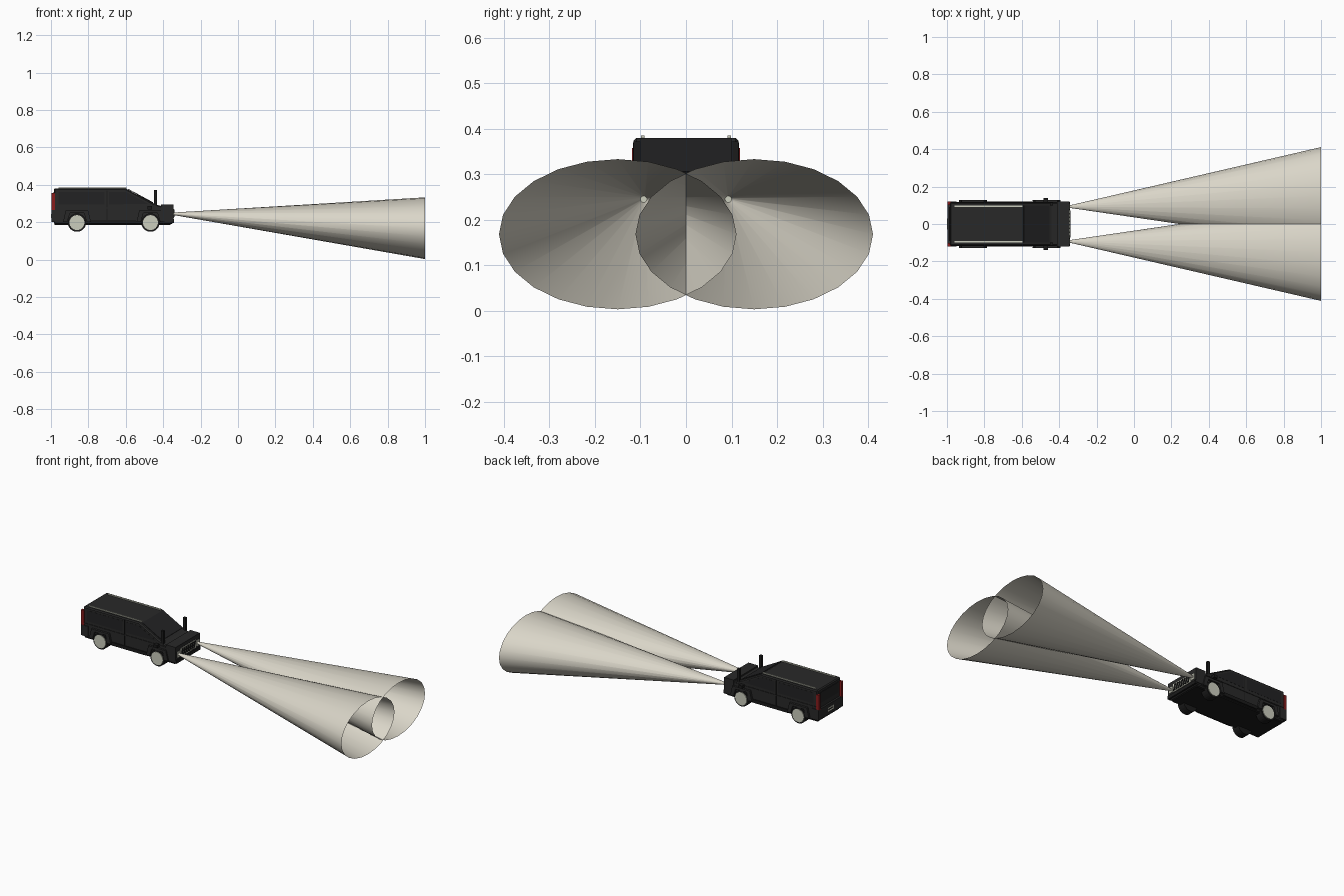
import bpy, bmesh, math
from mathutils import Vector

cube = bpy.data.objects.get("Cube")
if cube:
    bpy.data.objects.remove(cube, do_unlink=True)


def material(name, r, g, b):
    m = bpy.data.materials.new(name)
    m.use_nodes = True
    m.diffuse_color = (r, g, b, 1)
    m.node_tree.nodes["Principled BSDF"].inputs["Base Color"].default_value = (r, g, b, 1)
    return m


PAINT = material("charcoal paint", 0.022, 0.022, 0.022)
TRIM = material("black trim", 0.011, 0.011, 0.011)
GLASS = material("dark glass", 0.016, 0.016, 0.017)
PALE = material("pale metal", 0.60, 0.61, 0.51)
BEAM = material("warm beam", 0.70, 0.67, 0.58)
RED = material("tail red", 0.25, 0.012, 0.012)


def finish(name, bm, mat, smooth=False):
    bmesh.ops.recalc_face_normals(bm, faces=bm.faces)
    mesh = bpy.data.meshes.new(name)
    bm.to_mesh(mesh)
    bm.free()
    mesh.materials.append(mat)
    ob = bpy.data.objects.new(name, mesh)
    bpy.context.collection.objects.link(ob)
    if smooth:
        bpy.ops.object.select_all(action="DESELECT")
        ob.select_set(True)
        bpy.context.view_layer.objects.active = ob
        bpy.ops.object.shade_smooth_by_angle(angle=math.radians(30))
    return ob


def box(name, x, y, z, mat):
    """Box from three (low, high) ranges."""
    bm = bmesh.new()
    bmesh.ops.create_cube(bm, size=1)
    for v in bm.verts:
        v.co = [lo + (c + 0.5) * (hi - lo) for c, (lo, hi) in zip(v.co, (x, y, z))]
    return finish(name, bm, mat)


def prism(name, profile, y0, y1, mat, bevel=0):
    """Side profile of (x, z) points extruded across y."""
    bm = bmesh.new()
    face = bm.faces.new([bm.verts.new((x, y0, z)) for x, z in profile])
    ext = bmesh.ops.extrude_face_region(bm, geom=[face])
    for v in ext["geom"]:
        if isinstance(v, bmesh.types.BMVert):
            v.co.y = y1
    ob = finish(name, bm, mat)
    if bevel:
        mod = ob.modifiers.new("soft edges", "BEVEL")
        mod.width = bevel
        mod.segments = 1
    return ob


def disc(name, x, y0, y1, z, radius, mat):
    """Cylinder whose axis runs along y."""
    ring = [(x + radius * math.cos(a * math.tau / 24), z + radius * math.sin(a * math.tau / 24))
            for a in range(24)]
    return prism(name, ring, y0, y1, mat)


# Body shell
prism("body", [(-0.985, 0.19), (-0.985, 0.38), (-0.6, 0.38), (-0.44, 0.295),
               (-0.41, 0.287), (-0.35, 0.287), (-0.35, 0.19)], -0.115, 0.115, PAINT, 0.006)
box("front_end", (-0.412, -0.346), (-0.12, 0.12), (0.205, 0.296), PAINT)
box("rear_bumper", (-0.997, -0.95), (-0.12, 0.12), (0.2, 0.265), PAINT)
box("underside", (-0.98, -0.36), (-0.105, 0.105), (0.184, 0.192), TRIM)
box("rear_window", (-0.988, -0.984), (-0.09, 0.09), (0.295, 0.36), GLASS)
prism("windscreen", [(-0.59, 0.3767), (-0.588, 0.379), (-0.453, 0.306), (-0.455, 0.302)],
      -0.1, 0.1, GLASS)

# Grille and rear plate
box("grille_panel", (-0.347, -0.343), (-0.075, 0.075), (0.222, 0.272), PALE)
for i in range(7):
    y = -0.06 + i * 0.02
    bar = box("grille_slat", (-0.344, -0.340), (y - 0.006, y + 0.006), (0.227, 0.267), TRIM)
    for v in bar.data.vertices:
        v.co.y += (v.co.z - 0.247) * 0.3
box("front_bumper", (-0.36, -0.341), (-0.118, 0.118), (0.195, 0.216), TRIM)
box("rear_plate", (-0.999, -0.996), (-0.03, 0.03), (0.222, 0.244), PALE)
box("rear_plate_band", (-1.0, -0.998), (-0.024, 0.024), (0.23, 0.236), TRIM)

for label, s in (("left", 1), ("right", -1)):
    def span(a, b):
        return tuple(sorted((s * a, s * b)))

    # Wheels with flared arches
    for end, x in (("rear", -0.861), ("front", -0.468)):
        prism(f"{label}_{end}_arch", [(x - 0.075, 0.2), (x - 0.06, 0.262), (x + 0.06, 0.262),
              (x + 0.075, 0.2), (x + 0.052, 0.2), (x + 0.038, 0.248), (x - 0.038, 0.248),
              (x - 0.052, 0.2)], s * 0.11, s * 0.128, PAINT)
        disc(f"{label}_{end}_tyre", x, s * 0.075, s * 0.124, 0.198, 0.049, TRIM)
        disc(f"{label}_{end}_hub", x, s * 0.12, s * 0.128, 0.198, 0.04, PALE)

    # Side trim and glass
    box(f"{label}_sill", (-0.785, -0.545), span(0.11, 0.121), (0.192, 0.212), TRIM)
    box(f"{label}_belt_strip", (-0.98, -0.42), span(0.113, 0.118), (0.274, 0.28), PAINT)
    box(f"{label}_door_seam", (-0.702, -0.699), span(0.113, 0.116), (0.21, 0.37), TRIM)
    box(f"{label}_rear_glass", (-0.96, -0.715), span(0.114, 0.116), (0.295, 0.362), GLASS)
    prism(f"{label}_front_glass", [(-0.69, 0.295), (-0.69, 0.362), (-0.6, 0.362), (-0.48, 0.298)],
          s * 0.114, s * 0.116, GLASS)
    box(f"{label}_roof_rail", (-0.96, -0.595), span(0.091, 0.099), (0.378, 0.385), PALE)

    # Upright posts and side markers
    box(f"{label}_post", (-0.449, -0.433), span(0.1, 0.115), (0.28, 0.372), TRIM)
    box(f"{label}_side_marker", (-0.484, -0.460), span(0.11, 0.14), (0.268, 0.286), TRIM)

    # Lamps
    box(f"{label}_tail_lamp", (-0.998, -0.978), span(0.102, 0.119), (0.262, 0.357), RED)
    box(f"{label}_headlamp", (-0.348, -0.342), span(0.08, 0.108), (0.228, 0.262), PALE)

    # Open light beam
    bm = bmesh.new()
    rings = []
    for x, y, z, ry, rz in ((-0.343, 0.093, 0.245, 0.007, 0.007), (1.0, 0.15, 0.168, 0.261, 0.165)):
        rings.append([bm.verts.new((x, s * y + ry * math.cos(a * math.tau / 24),
                                    z + rz * math.sin(a * math.tau / 24))) for a in range(24)])
    for a in range(24):
        b = (a + 1) % 24
        bm.faces.new((rings[0][a], rings[0][b], rings[1][b], rings[1][a]))
    finish(f"{label}_light_beam", bm, BEAM, smooth=True)
